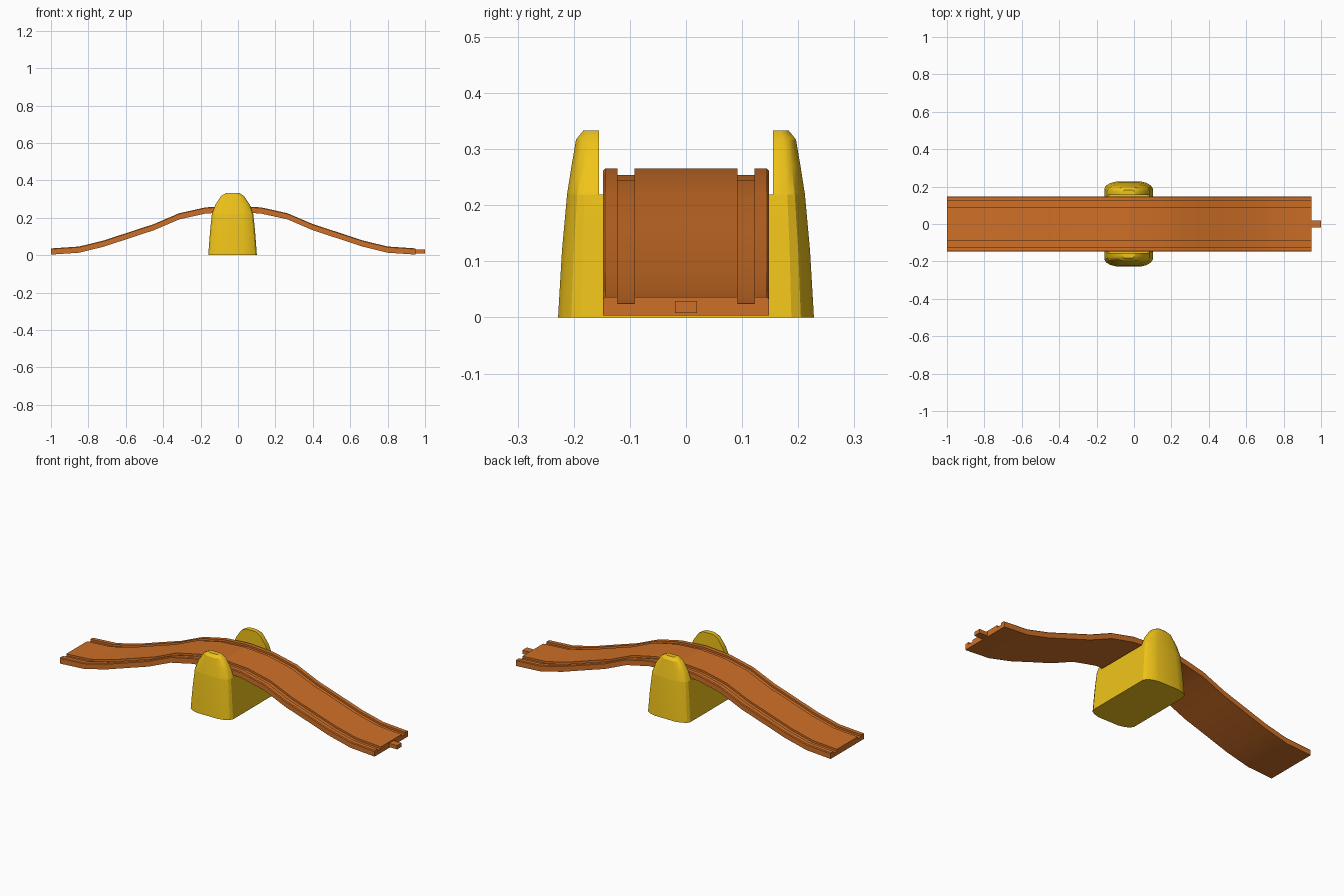
import bpy, bmesh

if "Cube" in bpy.data.objects:
    bpy.data.objects.remove(bpy.data.objects["Cube"])

def material(name, color):
    m = bpy.data.materials.new(name)
    m.diffuse_color = color
    m.use_nodes = True
    m.node_tree.nodes["Principled BSDF"].inputs["Base Color"].default_value = m.diffuse_color
    return m

ORANGE = material("orange", (0.62, 0.16, 0.02, 1))
YELLOW = material("yellow", (0.87, 0.55, 0.01, 1))
XC = -0.025


def loft(name, rings_list, mat):
    """Capped lofts from lists of closed rings, joined in one mesh."""
    bm = bmesh.new()
    for rings in rings_list:
        vs = [[bm.verts.new(p) for p in r] for r in rings]
        n = len(vs[0])
        for a, b in zip(vs, vs[1:]):
            for i in range(n):
                j = (i + 1) % n
                bm.faces.new((a[i], a[j], b[j], b[i]))
        bm.faces.new(vs[0])
        bm.faces.new(vs[-1])
    bmesh.ops.recalc_face_normals(bm, faces=bm.faces)
    me = bpy.data.meshes.new(name)
    bm.to_mesh(me)
    bm.free()
    ob = bpy.data.objects.new(name, me)
    bpy.context.collection.objects.link(ob)
    me.materials.append(mat)
    bpy.ops.object.select_all(action='DESELECT')
    ob.select_set(True)
    bpy.context.view_layer.objects.active = ob
    bpy.ops.object.shade_smooth_by_angle(angle=0.5)
    return ob


# Track: grooved cross-section (y, offset below top) swept down the hill
half = [(0.092, 0), (0.092, 0.011), (0.122, 0.011), (0.122, 0),
        (0.144, 0), (0.148, 0.004), (0.148, 0.033)]
section = half + [(-y, d) for y, d in reversed(half)]
path = [(0, 0.265), (0.15, 0.255), (0.29, 0.224), (0.425, 0.166),
        (0.56, 0.122), (0.69, 0.079), (0.825, 0.046), (0.975, 0.036)]
for name, s in (("track_right", 1), ("track_left", -1)):
    rings = [[(XC + s * x, y, z - d) for y, d in section] for x, z in path]
    loft(name, [rings], ORANGE)

# Connector tab on the right end
tab = [(-0.02, 0.008), (0.02, 0.008), (0.02, 0.029), (-0.02, 0.029)]
loft("connector_tab", [[[(x, y, z) for y, z in tab] for x in (0.94, 1.0)]], ORANGE)

# Support: rounded end outline at each level (z, half width, outer y)
levels = [(0, 0.13, 0.228), (0.12, 0.121, 0.221), (0.219, 0.111, 0.212),
          (0.27, 0.092, 0.204), (0.317, 0.06, 0.196), (0.333, 0.034, 0.183)]


def end_curve(z, hx, ye, s):
    r = ye - 0.155
    pts = [(1, 0.155 + 0.45 * r), (0.93, 0.155 + 0.68 * r),
           (0.75, 0.155 + 0.88 * r), (0.48, ye)]
    pts += [(-x, y) for x, y in reversed(pts)]
    return [(XC - 0.004 + s * x * hx, s * y, z) for x, y in pts]


base = [end_curve(*l, 1) + end_curve(*l, -1) for l in levels[:3]]
loft("support_base", [base], YELLOW)

# Side guards rising past the track
for name, s in (("guard_back", 1), ("guard_front", -1)):
    rings = [[(XC - 0.004 + s * l[1], s * 0.155, l[0])] + end_curve(*l, s)
             + [(XC - 0.004 - s * l[1], s * 0.155, l[0])] for l in levels[2:]]
    loft(name, [rings], YELLOW)
